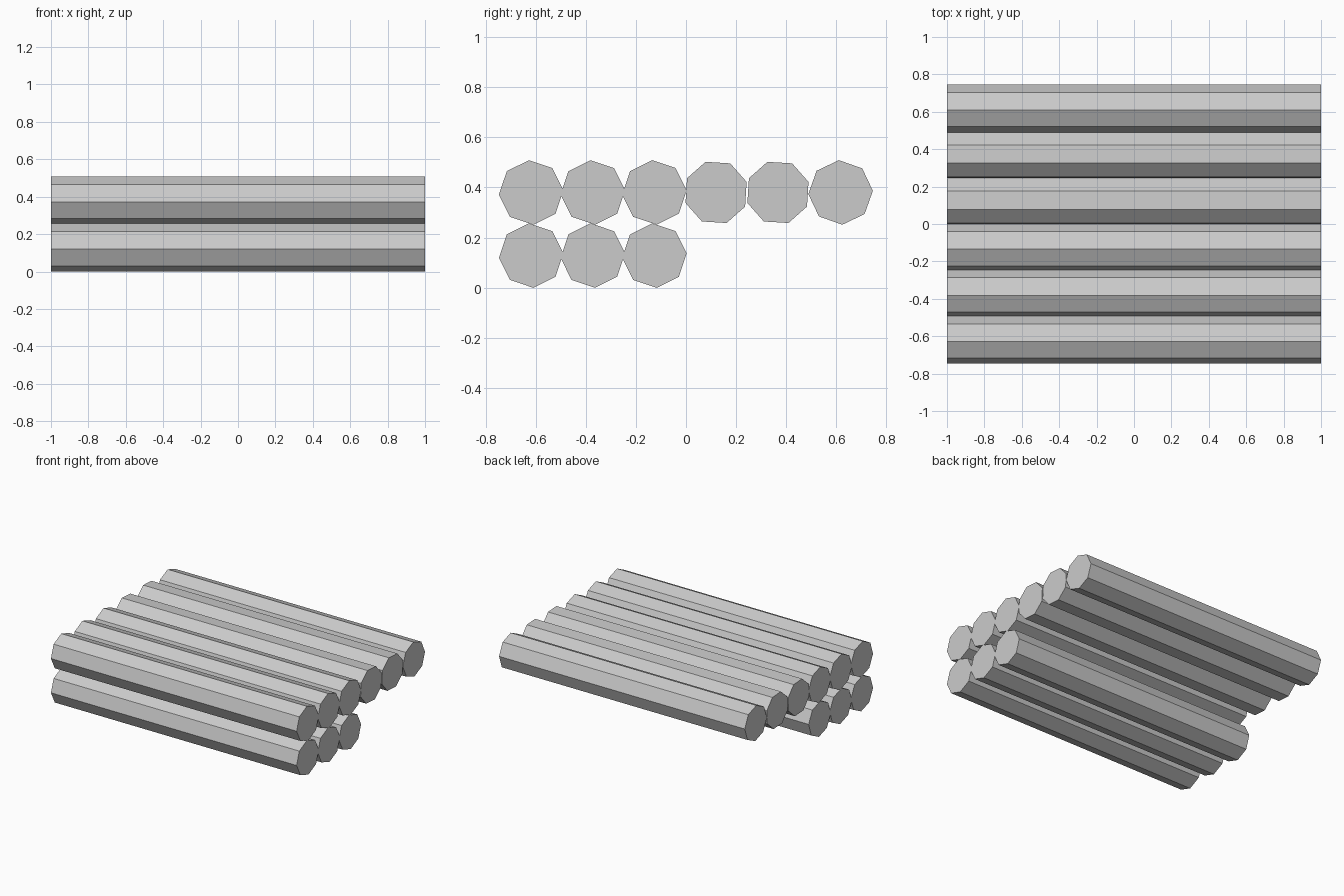
import bpy
import bmesh
from math import cos, sin, radians

cube = bpy.data.objects.get("Cube")
if cube:
    bpy.data.objects.remove(cube, do_unlink=True)

RADIUS = 0.129
LENGTH = 2.0
SIDES = 8
LOWER_Z, UPPER_Z = 0.128, 0.38

# Single flat grey
grey = bpy.data.materials.new("light_grey")
grey.use_nodes = True
COLOUR = (0.6, 0.6, 0.6, 1.0)
grey.diffuse_color = COLOUR
grey.node_tree.nodes["Principled BSDF"].inputs["Base Color"].default_value = COLOUR


def add_log(name, y, z, turn):
    """Eight-sided log lying along x, rolled by turn degrees."""
    bm = bmesh.new()
    ring = []
    for i in range(SIDES):
        a = radians(turn + i * 360 / SIDES)
        ring.append(bm.verts.new((-LENGTH / 2, RADIUS * cos(a), RADIUS * sin(a))))
    end = bm.faces.new(ring)
    out = bmesh.ops.extrude_face_region(bm, geom=[end], use_keep_orig=True)
    moved = [g for g in out["geom"] if isinstance(g, bmesh.types.BMVert)]
    bmesh.ops.translate(bm, verts=moved, vec=(LENGTH, 0, 0))
    bmesh.ops.recalc_face_normals(bm, faces=bm.faces)
    mesh = bpy.data.meshes.new(name)
    bm.to_mesh(mesh)
    bm.free()
    mesh.materials.append(grey)
    log = bpy.data.objects.new(name, mesh)
    log.location = (0, y, z)
    bpy.context.collection.objects.link(log)


# Front half: two stacked layers of three logs
for i in range(3):
    y = -0.618 + i * 0.246
    add_log(f"lower_log_{i + 1}", y, LOWER_Z, 4)
    add_log(f"upper_log_{i + 1}", y, UPPER_Z, 4)

# Back half: upper layer only, each log rolled differently
for i, (y, turn) in enumerate([(0.12, 19), (0.367, 19), (0.617, 3)]):
    add_log(f"upper_log_{i + 4}", y, UPPER_Z, turn)
